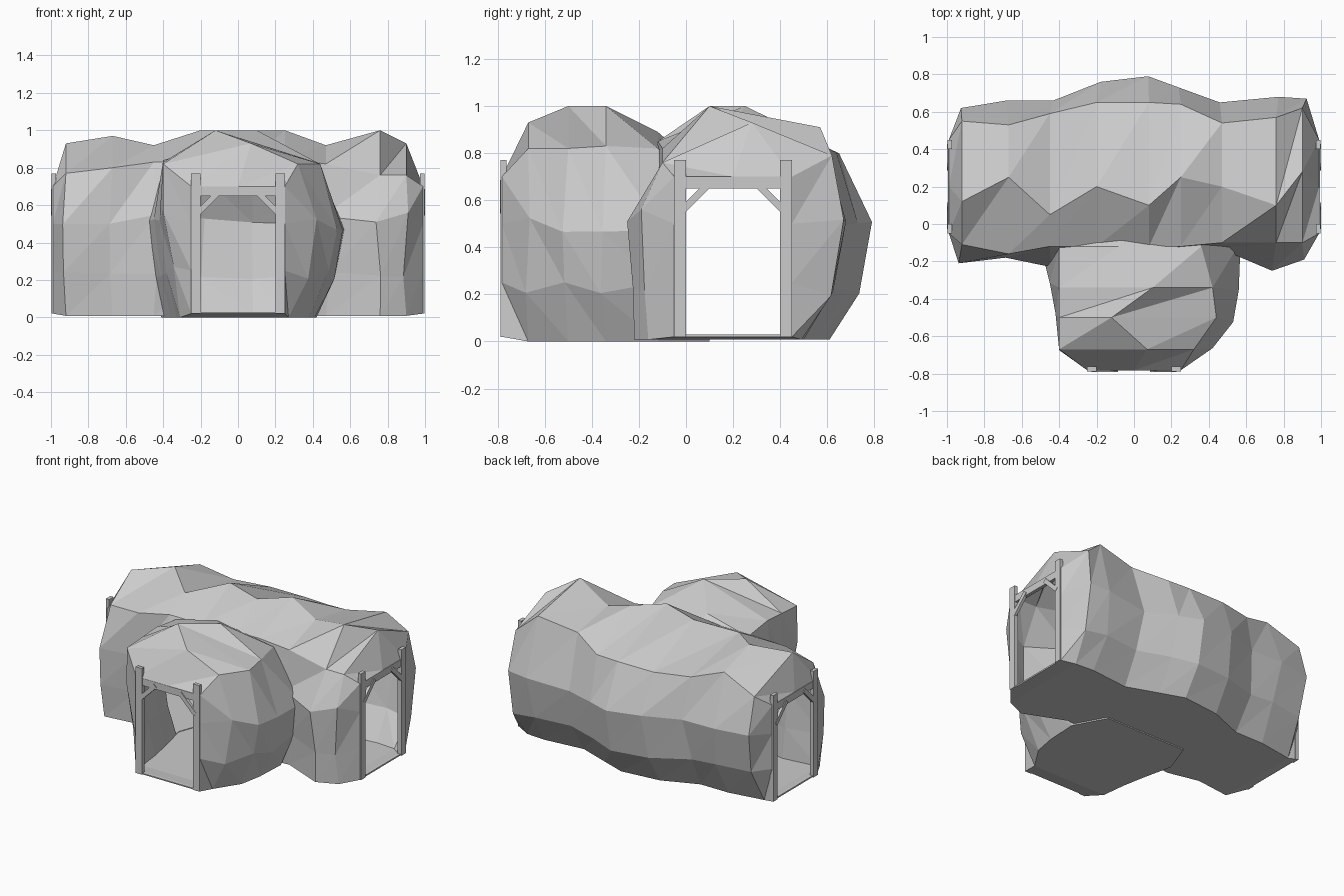
import bpy, bmesh, math, random
from mathutils import Matrix

if "Cube" in bpy.data.objects:
    bpy.data.objects.remove(bpy.data.objects["Cube"])

random.seed(4)
WALL = .03


def ring(row, z0, foot, jit):
    """Outer cross-section of nine points (along, across, z)."""
    u, a, a_sh, a_z, r, r_z, b_sh, b_z, b = row
    j = lambda s=1.0: random.uniform(-jit, jit) * s
    return [(u, a + foot[0], z0),
            (u + j(), a + foot[0] * .5 + j(.5), .25 + j(1.5)),
            (u + j(), a, .53 + j(1.5)),
            (u, a_sh, a_z), (u, r, r_z), (u, b_sh, b_z),
            (u + j(), b, .50 + j(1.5)),
            (u + j(), b - foot[1] * .3, .23 + j(1.5)),
            (u, b - foot[1], z0)]


def inset(rg, floor):
    """Shrink an outer ring to get the hollow inside."""
    out = []
    for i, (u, v, z) in enumerate(rg):
        v += WALL if i < 4 else -WALL if i > 4 else 0
        out.append((u, v, floor if i in (0, 8) else z - WALL if 3 <= i <= 5 else z))
    return out


def mouth(u, c, w, z0, top):
    """Rectangular ring at a tunnel opening."""
    l, r = c - w, c + w
    return [(u, l, z0), (u, l, .25), (u, l, .5), (u, l, top), (u, c, top),
            (u, r, top), (u, r, .5), (u, r, .25), (u, r, z0)]


def loft(name, rings, swap=False):
    bm = bmesh.new()
    vs = [[bm.verts.new((p[1], p[0], p[2]) if swap else p) for p in rg] for rg in rings]
    n = len(vs[0])
    for r0, r1 in zip(vs, vs[1:]):
        for i in range(n):
            k = (i + 1) % n
            bm.faces.new((r0[i], r0[k], r1[k], r1[i]))
    bm.faces.new(vs[0])
    bm.faces.new(vs[-1])
    bmesh.ops.triangulate(bm, faces=bm.faces[:], quad_method='FIXED')
    bmesh.ops.recalc_face_normals(bm, faces=bm.faces[:])
    me = bpy.data.meshes.new(name)
    bm.to_mesh(me)
    bm.free()
    ob = bpy.data.objects.new(name, me)
    bpy.context.collection.objects.link(ob)
    return ob


# position, side, shoulder (across, z), ridge (across, z), far shoulder, far side
main_rows = [
    (-.92, -.21, -.11, .77, .12, .93, .55, .78, .62),
    (-.67, -.18, -.16, .80, .25, .97, .53, .88, .66),
    (-.45, -.23, -.12, .83, .05, .92, .59, .81, .66),
    (-.20, -.20, -.12, .83, .20, 1.0, .65, .80, .76),
    (.08, -.18, -.12, .85, .10, 1.0, .65, .80, .79),
    (.25, -.15, -.12, .85, .25, 1.0, .64, .80, .73),
    (.47, -.13, -.10, .82, .20, .92, .54, .86, .65),
    (.76, -.25, -.10, .76, .10, 1.0, .57, .91, .68),
    (.90, -.19, -.10, .76, .28, .93, .62, .79, .67)]
branch_rows = [
    (-.67, -.40, -.40, .82, .07, .93, .32, .82, .42),
    (-.50, -.42, -.40, .83, -.12, 1.0, .44, .82, .53),
    (-.34, -.45, -.40, .84, .10, 1.0, .42, .83, .56),
    (-.12, -.50, -.40, .81, -.08, .89, .36, .82, .57),
    (.10, -.42, -.35, .65, 0, .70, .35, .65, .45)]

main_rings = [ring(r, .008, (.03, .18), .025) for r in main_rows]
branch_rings = [ring(r, 0, (.09, .15), .025) for r in branch_rows]

# outer rock
rock = loft("cave_rock", [mouth(-.99, .2, .25, .02, .7)] + main_rings
            + [mouth(.99, .2, .25, .02, .7)])
branch = loft("branch_rock", [mouth(-.782, 0, .25, .02, .7)] + branch_rings, True)
# hollow tunnels
hall = loft("hall_cutter", [mouth(u, .2, .2, .03, .65) for u in (-1.03, -.97)]
            + [inset(r, .022) for r in main_rings]
            + [mouth(u, .2, .2, .03, .65) for u in (.97, 1.03)])
passage = loft("passage_cutter", [mouth(u, 0, .2, .028, .65) for u in (-.83, -.76)]
               + [inset(r, .018) for r in branch_rings], True)

bpy.context.view_layer.objects.active = rock
for tool, op in ((branch, 'UNION'), (hall, 'DIFFERENCE'), (passage, 'DIFFERENCE')):
    m = rock.modifiers.new(tool.name, 'BOOLEAN')
    m.object, m.operation, m.solver = tool, op, 'EXACT'
    bpy.ops.object.modifier_apply(modifier=m.name)
    bpy.data.objects.remove(tool)


def timber_frame(name, mat):
    """Posts, lintel and braces; built facing -y with its front at y = 0."""
    bm = bmesh.new()

    def box(c, s, ang=0):
        t = Matrix.Translation(c) @ Matrix.Rotation(ang, 4, 'Y') @ Matrix.Diagonal((*s, 1))
        bmesh.ops.create_cube(bm, size=1, matrix=mat @ t)

    for s in (-1, 1):
        box((s * .225, .0145, .395), (.05, .025, .75))
        box((s * .157, .01, .615), (.17, .02, .03), s * math.radians(45))
    box((0, .016, .675), (.46, .02, .05))
    bmesh.ops.recalc_face_normals(bm, faces=bm.faces[:])
    me = bpy.data.meshes.new(name)
    bm.to_mesh(me)
    bm.free()
    bpy.context.collection.objects.link(bpy.data.objects.new(name, me))


# timber frames at the three openings
for name, pos, ang in (("front_frame", (0, -.79, 0), 0),
                       ("right_frame", (1, .2, 0), 90),
                       ("left_frame", (-1, .2, 0), -90)):
    timber_frame(name, Matrix.Translation(pos) @ Matrix.Rotation(math.radians(ang), 4, 'Z'))
